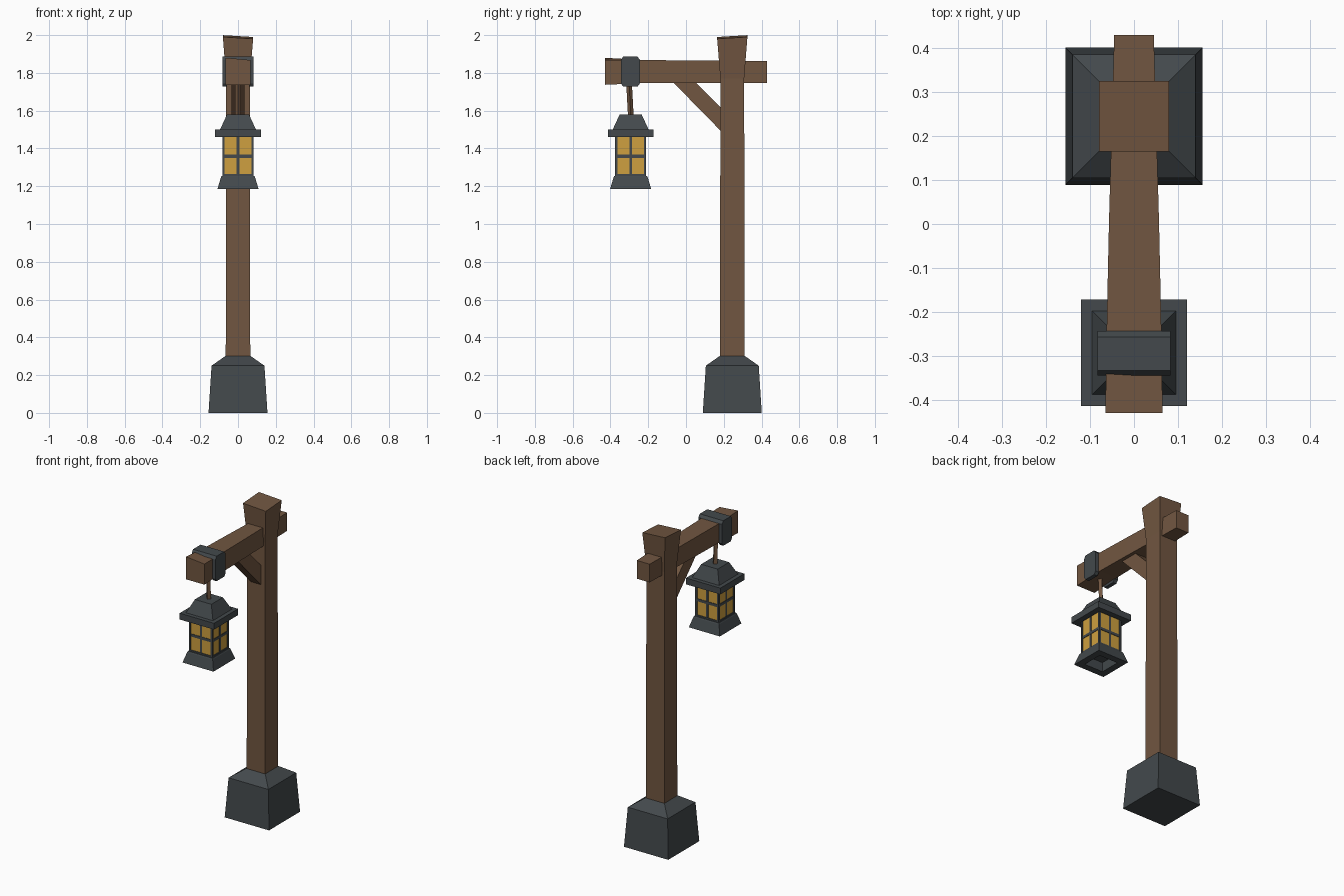
import bpy, bmesh, math
from mathutils import Vector, Matrix

if "Cube" in bpy.data.objects:
    bpy.data.objects.remove(bpy.data.objects["Cube"])


def material(name, rgb):
    m = bpy.data.materials.new(name)
    m.diffuse_color = (*rgb, 1)
    m.use_nodes = True
    m.node_tree.nodes["Principled BSDF"].inputs["Base Color"].default_value = m.diffuse_color
    return m


WOOD = material("brown wood", (0.165, 0.093, 0.052))
IRON = material("dark slate", (0.056, 0.066, 0.072))
GLASS = material("amber glass", (0.62, 0.35, 0.05))


def loft(name, rings, mat, closed=False):
    """Skin a row of point rings; cap the ends unless the row closes on itself."""
    bm = bmesh.new()
    vs = [[bm.verts.new(p) for p in r] for r in rings]
    pairs = list(zip(vs, vs[1:])) + ([(vs[-1], vs[0])] if closed else [])
    n = len(vs[0])
    for a, b in pairs:
        for i in range(n):
            j = (i + 1) % n
            bm.faces.new((a[i], a[j], b[j], b[i]))
    if not closed:
        bm.faces.new(vs[0])
        bm.faces.new(vs[-1])
    bmesh.ops.recalc_face_normals(bm, faces=bm.faces)
    me = bpy.data.meshes.new(name)
    bm.to_mesh(me)
    bm.free()
    me.materials.append(mat)
    ob = bpy.data.objects.new(name, me)
    bpy.context.collection.objects.link(ob)
    return ob


def square(cy, h, z):
    return [Vector((sx * h, cy + sy * h, z)) for sx, sy in ((-1, -1), (1, -1), (1, 1), (-1, 1))]


def box(name, lo, hi, mat):
    r = [[(lo[0], lo[1], z), (hi[0], lo[1], z), (hi[0], hi[1], z), (lo[0], hi[1], z)] for z in (lo[2], hi[2])]
    return loft(name, r, mat)


PY, LY = 0.245, -0.293   # post and lantern axes

# Stone foot
loft("stone_foot", [square(PY, h, z) for h, z in ((0.156, 0), (0.14, 0.25), (0.068, 0.30))], IRON)

# Post with a flared, slightly slanted top
top = square(PY, 0.08, 1.99)
for p in top:
    p.z += -0.06 * p.x + 0.06 * (p.y - PY)
loft("post", [square(PY, 0.065, 0.25), square(PY, 0.063, 1.77), top], WOOD)

# Tapered cross arm, its front end cut a little askew
arm = []
for y, h, z0, z1 in ((-0.43, 0.065, 1.737, 1.874), (-0.23, 0.062, 1.746, 1.868), (0.0, 0.057, 1.746, 1.866), (0.43, 0.045, 1.746, 1.862)):
    arm.append([Vector((-h, y, z0)), Vector((h, y, z0)), Vector((h, y, z1)), Vector((-h, y, z1))])
arm[0][2].z -= 0.006
arm[0][3].z += 0.006
loft("cross_arm", arm, WOOD)

# Diagonal brace
brace = [(-0.07, 1.752), (0.05, 1.752), (0.187, 1.615), (0.187, 1.49)]
loft("brace", [[(x, y, z) for y, z in brace] for x in (-0.035, 0.035)], WOOD)

# Iron saddle over the arm: a top plate and two side plates with clipped corners
clip = [(-0.345, 1.745), (-0.333, 1.727), (-0.257, 1.727), (-0.243, 1.745),
        (-0.243, 1.868), (-0.257, 1.886), (-0.333, 1.886), (-0.345, 1.868)]
for side, label in ((-1, "left"), (1, "right")):
    loft("saddle_" + label, [[(side * x, y, z) for y, z in clip] for x in (0.058, 0.083)], IRON)
cap = [(-0.345, 1.86), (-0.345, 1.868), (-0.333, 1.886), (-0.257, 1.886), (-0.243, 1.868), (-0.243, 1.86)]
loft("saddle_top", [[(x, y, z) for y, z in cap] for x in (-0.07, 0.07)], IRON)


# Hanger, a slim four sided rod set cornerwise
def diamond(cy, r, z):
    return [(r, cy, z), (0, cy + r, z), (-r, cy, z), (0, cy - r, z)]


loft("hanger", [diamond(-0.292, 0.015, 1.57), diamond(-0.302, 0.015, 1.755)], WOOD)

# Lantern roof: eave slab with a recessed underside, then the sloped cap
loft("lantern_roof", [square(LY, h, z) for h, z in (
    (0.085, 1.485), (0.085, 1.46), (0.121, 1.46), (0.121, 1.50), (0.095, 1.50), (0.058, 1.58))], IRON)

# Lantern base, hollow below
loft("lantern_base", [square(LY, h, z) for h, z in (
    (0.086, 1.255), (0.09, 1.248), (0.109, 1.185), (0.066, 1.185), (0.06, 1.24))], IRON)

# Glass body
G = 0.0775
box("glass", (-G, LY - G, 1.25), (G, LY + G, 1.49), GLASS)

# Corner posts and lower rail of the lantern frame
for sx in (-1, 1):
    for sy in (-1, 1):
        cx, cy, t = sx * (G - 0.001), LY + sy * (G - 0.001), 0.006
        box("lantern_corner", (cx - t, cy - t, 1.25), (cx + t, cy + t, 1.49), IRON)
o = G + 0.004
box("lantern_rail", (-o, LY - o, 1.25), (o, LY + o, 1.264), IRON)

# Glazing bars on the four sides
for k in range(4):
    turn = Matrix.Translation((0, LY, 0)) @ Matrix.Rotation(k * math.pi / 2, 4, 'Z')
    for label, hx, z0, z1, d in (("upright", 0.007, 1.255, 1.485, 0.002), ("crossbar", 0.076, 1.35, 1.367, 0.003)):
        bar = box("glazing_" + label, (-hx, -G - d, z0), (hx, -G + 0.002, z1), IRON)
        bar.data.transform(turn)
